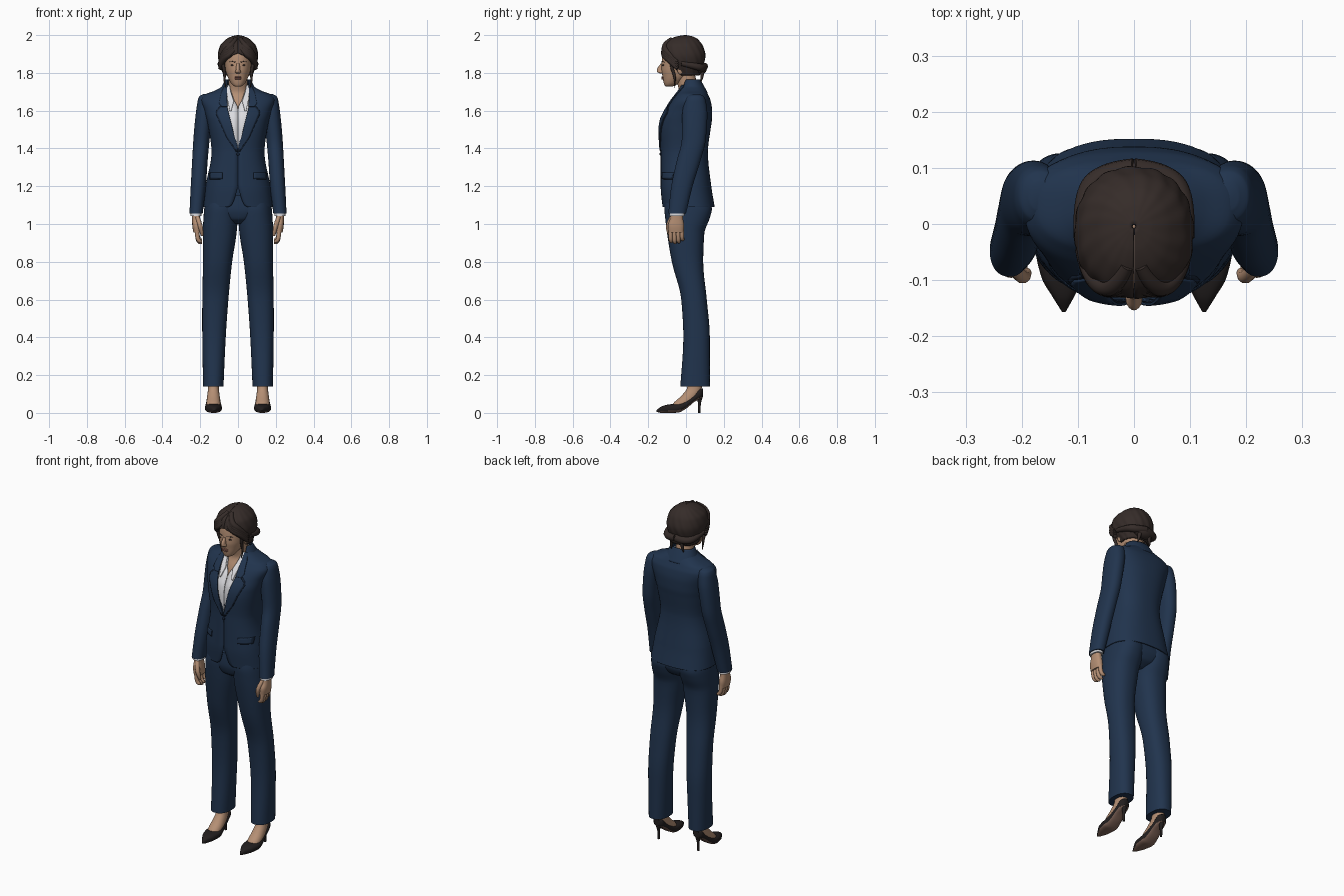
import bpy, bmesh, math


def material(name, rgb):
    m = bpy.data.materials.new(name)
    m.diffuse_color = (*rgb, 1)
    return m


NAVY = material("navy cloth", (0.015, 0.034, 0.075))
SEAM = material("dark navy trim", (0.008, 0.016, 0.034))
SHIRT = material("white shirt", (0.72, 0.72, 0.75))
SKIN = material("skin", (0.46, 0.275, 0.175))
HAIR = material("dark brown hair", (0.036, 0.025, 0.022))
SHOE = material("black leather", (0.016, 0.013, 0.013))
SOLE = material("tan sole", (0.21, 0.125, 0.095))
LIPS = material("lips", (0.30, 0.13, 0.10))


def sample(table, z):
    """Monotone cubic interpolation of table rows (first column is the key)."""
    z = min(max(z, table[0][0]), table[-1][0])
    i = 0
    while i < len(table) - 2 and z > table[i + 1][0]:
        i += 1

    def d(j, c):
        return (table[j + 1][c] - table[j][c]) / (table[j + 1][0] - table[j][0])

    def slope(j, c):
        if j == 0:
            return d(0, c)
        if j == len(table) - 1:
            return d(j - 1, c)
        a, b = d(j - 1, c), d(j, c)
        return 2 * a * b / (a + b) if a * b > 0 else 0

    h = table[i + 1][0] - table[i][0]
    u = (z - table[i][0]) / h
    return [table[i][c] * (2*u**3 - 3*u*u + 1) + slope(i, c) * h * (u**3 - 2*u*u + u)
            + table[i + 1][c] * (3*u*u - 2*u**3) + slope(i + 1, c) * h * (u**3 - u*u)
            for c in range(1, len(table[0]))]


def finish(ob, mat):
    ob.data.materials.append(mat)
    bpy.ops.object.select_all(action='DESELECT')
    ob.select_set(True)
    bpy.context.view_layer.objects.active = ob
    bpy.ops.object.shade_smooth_by_angle(angle=math.radians(45))
    return ob


def mesh(name, verts, faces, mat, thick=0):
    me = bpy.data.meshes.new(name)
    me.from_pydata(verts, [], faces)
    bm = bmesh.new()
    bm.from_mesh(me)
    bmesh.ops.recalc_face_normals(bm, faces=bm.faces)
    bm.to_mesh(me)
    bm.free()
    ob = bpy.data.objects.new(name, me)
    bpy.context.collection.objects.link(ob)
    finish(ob, mat)
    if thick:
        ob.modifiers.new("thickness", 'SOLIDIFY').thickness = thick
    return ob


def loft(name, table, mat, e=2.2, n=48, sub=5, side=1, opening=None, swap=False,
         thick=0, inset=0, ripple=0):
    """Rows are (z, centre x, half width, front y, back y); opening gives a front slit (z, half width)."""
    keys = [r[0] for r in table] + ([r[0] for r in opening] if opening else [])
    keys = sorted({k for k in keys if table[0][0] <= k <= table[-1][0]})
    zs = [a + (b - a) * k / sub for a, b in zip(keys, keys[1:]) for k in range(sub)] + [keys[-1]]
    verts, faces = [], []
    for z in zs:
        cx, rx, yf, yb = sample(table, z)
        rx, yf, yb = rx - inset, yf + inset, yb - inset
        t0 = 0
        if opening:
            t0 = math.asin(min(sample(opening, z)[0] / rx, 0.999) ** (e / 2))
        for k in range(n):
            t = t0 + (2 * math.pi - 2 * t0) * k / (n - 1 if opening else n)
            s, c = math.sin(t), math.cos(t)
            g = 1 + ripple * math.sin(t * 16 + z * 60)
            x = cx + g * rx * math.copysign(abs(s) ** (2 / e), s)
            y = (yf + yb) / 2 - g * (yb - yf) / 2 * math.copysign(abs(c) ** (2 / e), c)
            verts.append((side * x, z, y) if swap else (side * x, y, z))
    for r in range(len(zs) - 1):
        for k in range(n - 1 if opening else n):
            j = (k + 1) % n
            faces.append((r*n + k, r*n + j, r*n + n + j, r*n + n + k))
    if not opening:
        faces += [tuple(range(n)), tuple(range(len(verts) - n, len(verts)))]
    return mesh(name, verts, faces, mat, thick)


def drape(name, table, rows, mat, side, lift, e=2.5, thick=0.005, across=8):
    """Plate laid over the front of a loft; rows are (z, inner x, outer x)."""
    verts, faces, m = [], [], across + 1
    zs = [a[0] + (b[0] - a[0]) * k / 5 for a, b in zip(rows, rows[1:]) for k in range(5)] + [rows[-1][0]]
    for z in zs:
        cx, rx, yf, yb = sample(table, z)
        i = max(j for j in range(len(rows) - 1) if rows[j][0] <= z + 1e-6)
        u = (z - rows[i][0]) / (rows[i + 1][0] - rows[i][0])
        a, b = [rows[i][c] + u * (rows[i + 1][c] - rows[i][c]) for c in (1, 2)]
        for k in range(m):
            x = a + (b - a) * k / across
            q = (1 - min(x / rx, 0.98) ** e) ** (1 / e)
            verts.append((side * x, (yf + yb) / 2 - (yb - yf) / 2 * q - lift, z))
    for r in range(len(zs) - 1):
        faces += [(r*m + k, r*m + k + 1, r*m + m + k + 1, r*m + m + k) for k in range(across)]
    return mesh(name, verts, faces, mat, thick)


def tube(name, pts, mat, side=1):
    """Tapered tube through points (x, y, z, radius)."""
    cu = bpy.data.curves.new(name, 'CURVE')
    cu.dimensions, cu.bevel_depth, cu.bevel_resolution, cu.use_fill_caps = '3D', 1, 3, True
    sp = cu.splines.new('NURBS')
    sp.points.add(len(pts) - 1)
    for p, (x, y, z, r) in zip(sp.points, pts):
        p.co, p.radius = (side * x, y, z, 1), r
    sp.order_u, sp.use_endpoint_u, sp.resolution_u = 3, True, 8
    cu.materials.append(mat)
    ob = bpy.data.objects.new(name, cu)
    bpy.context.collection.objects.link(ob)


def ball(name, loc, size, mat):
    bpy.ops.mesh.primitive_uv_sphere_add(segments=24, ring_count=14, location=loc)
    ob = bpy.context.object
    ob.name, ob.scale = name, size
    return finish(ob, mat)


# Jacket body with open lapel V and cutaway hem
TORSO = [(1.09, 0, .186, -.125, .152), (1.2, 0, .172, -.134, .134), (1.38, 0, .14, -.134, .116),
         (1.5, 0, .155, -.14, .13), (1.55, 0, .165, -.134, .137), (1.6, 0, .178, -.112, .138),
         (1.655, 0, .195, -.078, .13), (1.685, 0, .175, -.055, .117), (1.705, 0, .125, -.042, .107),
         (1.73, 0, .083, -.03, .09), (1.745, 0, .072, -.025, .08)]
V = [(1.09, .05), (1.1, .034), (1.13, .02), (1.21, .001), (1.40, .001), (1.5, .034), (1.6, .055), (1.745, .062)]
loft("jacket_body", TORSO, NAVY, e=2.5, n=64, opening=V, thick=.004)
loft("jacket_collar", [(1.695, 0, .1, -.04, .115), (1.73, 0, .085, -.03, .096), (1.765, 0, .068, -.02, .076)],
     NAVY, opening=[(1.695, .06), (1.765, .058)], thick=.005)
# Shirt under the jacket
loft("shirt", [r for r in TORSO if 1.38 <= r[0] <= 1.73], SHIRT, e=2.5, n=64, inset=.008,
     opening=[(1.38, .001), (1.61, .001), (1.66, .022), (1.73, .045)], thick=.002)
ball("jacket_button", (0, -.135, 1.37), (.008, .005, .008), SEAM)

LEG = [(.14, .131, .054, -.03, .126), (.4, .127, .062, -.014, .126), (.6, .12, .069, -.025, .11),
       (.8, .108, .077, -.075, .091), (.95, .097, .089, -.1, .097), (1.03, .092, .091, -.11, .125),
       (1.08, .089, .09, -.114, .137), (1.15, .083, .083, -.105, .12)]
ARM = [(1.055, .222, .035, -.094, .0), (1.2, .21, .04, -.078, .035), (1.33, .202, .041, -.05, .075),
       (1.45, .193, .043, -.022, .105), (1.58, .179, .045, -.02, .113), (1.65, .17, .044, -.008, .105),
       (1.675, .167, .038, .005, .095), (1.687, .165, .02, .025, .075)]
HAND = [(.955, .216, .02, -.093, -.012), (.99, .219, .023, -.096, -.01), (1.03, .222, .021, -.083, -.016),
        (1.08, .223, .022, -.075, -.02)]
SHOE_ROWS = [(-.157, .125, .003, .006, .014), (-.13, .126, .019, 0, .034), (-.095, .128, .037, 0, .044),
             (-.045, .13, .045, .001, .05), (0, .13, .04, .022, .068), (.04, .13, .035, .055, .092),
             (.075, .13, .03, .075, .128), (.09, .13, .016, .085, .13)]
FOOT = [(.03, .13, .036, -.08, .0), (.05, .13, .037, -.068, .03), (.09, .13, .033, -.025, .065),
        (.13, .13, .029, .005, .083), (.18, .13, .03, .015, .09)]

for s, tag in ((1, "left"), (-1, "right")):
    # Lapels, shirt collar and pockets
    drape("lapel_trim_" + tag, TORSO, [(1.385, .0, .012), (1.46, .02, .062), (1.585, .05, .118), (1.605, .054, .112),
                                       (1.625, .057, .093)], SEAM, s, .003)
    drape("lapel_" + tag, TORSO, [(1.39, .0, .008), (1.46, .018, .058), (1.585, .048, .113), (1.602, .053, .107),
                                  (1.62, .056, .088)], NAVY, s, .007)
    drape("collar_fall_" + tag, TORSO, [(1.622, .056, .088), (1.64, .057, .1), (1.7, .058, .088), (1.735, .058, .07)],
          NAVY, s, .007)
    drape("shirt_collar_" + tag, TORSO, [(1.6, .036, .044), (1.65, .022, .054), (1.7, .038, .06), (1.735, .045, .06)],
          SHIRT, s, .003)
    drape("pocket_trim_" + tag, TORSO, [(1.237, .084, .152), (1.272, .084, .152)], SEAM, s, .002)
    drape("pocket_flap_" + tag, TORSO, [(1.242, .086, .15), (1.272, .086, .15)], NAVY, s, .006)
    # Sleeves, cuffs and hands
    loft("sleeve_" + tag, ARM, NAVY, side=s)
    loft("cuff_" + tag, [(1.043, .222, .03, -.088, -.008), (1.07, .222, .03, -.088, -.008)], SHIRT, side=s, sub=1)
    loft("palm_" + tag, HAND, SKIN, e=2.4, n=24, side=s)
    for k in range(4):
        y, drop = -.082 + .02 * k, (.0, -.006, -.002, .01)[k]
        tube(f"finger_{tag}_{k}", [(.218, y, .985, .012), (.217, y, .93 + drop, .012),
                                   (.203, y + .003, .905 + drop, .010), (.193, y + .006, .909 + drop, .008)], SKIN, s)
    tube("thumb_" + tag, [(.215, -.075, 1.035, .012), (.202, -.095, 1.0, .013), (.193, -.093, .96, .011),
                          (.19, -.085, .938, .007)], SKIN, s)
    # Trouser legs, feet and shoes
    loft("trouser_leg_" + tag, LEG, NAVY, side=s, e=2.3)
    loft("foot_" + tag, FOOT, SKIN, n=32, side=s)
    shoe = loft("shoe_" + tag, SHOE_ROWS, SHOE, e=2.6, n=32, side=s, swap=True)
    shoe.data.materials.append(SOLE)
    for p in shoe.data.polygons:
        p.material_index = int(p.normal.z < -.6)
    loft("shoe_heel_" + tag, [(0, .13, .006, .064, .076), (.05, .13, .007, .063, .079), (.08, .13, .015, .055, .087),
                              (.1, .13, .026, .04, .09)], SHOE, n=16, side=s)

# Trouser seat joining both legs
loft("trouser_seat", [(1.0, 0, .03, -.06, .06), (1.03, 0, .1, -.098, .11), (1.08, 0, .165, -.11, .13),
                      (1.15, 0, .165, -.105, .12)], NAVY, e=2.6)

# Neck and head
loft("neck", [(1.58, 0, .08, -.085, .06), (1.65, 0, .07, -.058, .065), (1.7, 0, .056, -.037, .062),
              (1.74, 0, .05, -.045, .058), (1.8, 0, .052, -.06, .045)], SKIN)
loft("face", [(1.727, 0, .014, -.108, -.075), (1.735, 0, .028, -.114, -.055), (1.755, 0, .043, -.12, -.02),
              (1.785, 0, .057, -.125, .025), (1.82, 0, .067, -.13, .055), (1.87, 0, .072, -.128, .075),
              (1.92, 0, .068, -.118, .07), (1.96, 0, .045, -.08, .04)], SKIN)
loft("nose", [(1.797, 0, .011, -.138, -.11), (1.805, 0, .015, -.152, -.11), (1.815, 0, .012, -.154, -.11),
              (1.85, 0, .008, -.134, -.11)], SKIN, n=20)
ball("upper_lip", (0, -.123, 1.777), (.021, .008, .004), LIPS)
ball("lower_lip", (0, -.122, 1.769), (.018, .008, .005), LIPS)
for s, tag in ((1, "left"), (-1, "right")):
    ball("eye_" + tag, (s * .029, -.119, 1.841), (.011, .007, .004), HAIR)
    tube("eyebrow_" + tag, [(.014, -.129, 1.857, .002), (.03, -.126, 1.862, .003), (.046, -.115, 1.857, .001)], HAIR, s)
    ball("ear_" + tag, (s * .073, -.03, 1.82), (.01, .017, .028), SKIN)
    # Swept fringe, loose side locks and rolled back hair
    for k in range(4):
        tube(f"fringe_{tag}_{k}", [(.012, -.075 - .012 * k, 1.978 - .015 * k, .012), (.035, -.122, 1.945 - .014 * k, .017),
                                   (.08, -.098, 1.905 - .01 * k, .016), (.094, -.045, 1.86 - .012 * k, .011)], HAIR, s)
    tube("side_lock_" + tag, [(.084, -.07, 1.89, .011), (.078, -.08, 1.84, .009), (.07, -.062, 1.79, .008),
                              (.073, -.058, 1.76, .005), (.064, -.06, 1.72, .002)], HAIR, s)
    tube("back_roll_" + tag, [(.095, -.025, 1.85, .013), (.092, .05, 1.835, .018), (.055, .09, 1.825, .022),
                              (0, .097, 1.835, .02)], HAIR, s)
    tube("nape_lock_" + tag, [(.03, .085, 1.82, .014), (.035, .088, 1.79, .01), (.04, .08, 1.755, .003)], HAIR, s)
# Hair cap with face opening
loft("hair_cap", [(1.785, 0, .075, -.06, .07), (1.84, 0, .096, -.1, .092), (1.89, 0, .106, -.133, .102),
                  (1.94, 0, .096, -.123, .09), (1.975, 0, .066, -.09, .066), (1.993, 0, .034, -.05, .036),
                  (2.0, 0, .004, -.008, .0)], HAIR, n=96, ripple=.012, thick=.008,
     opening=[(1.785, .068), (1.84, .074), (1.87, .064), (1.89, .035), (1.905, .0005)])
ball("hair_bun", (0, .075, 1.825), (.062, .036, .034), HAIR)
